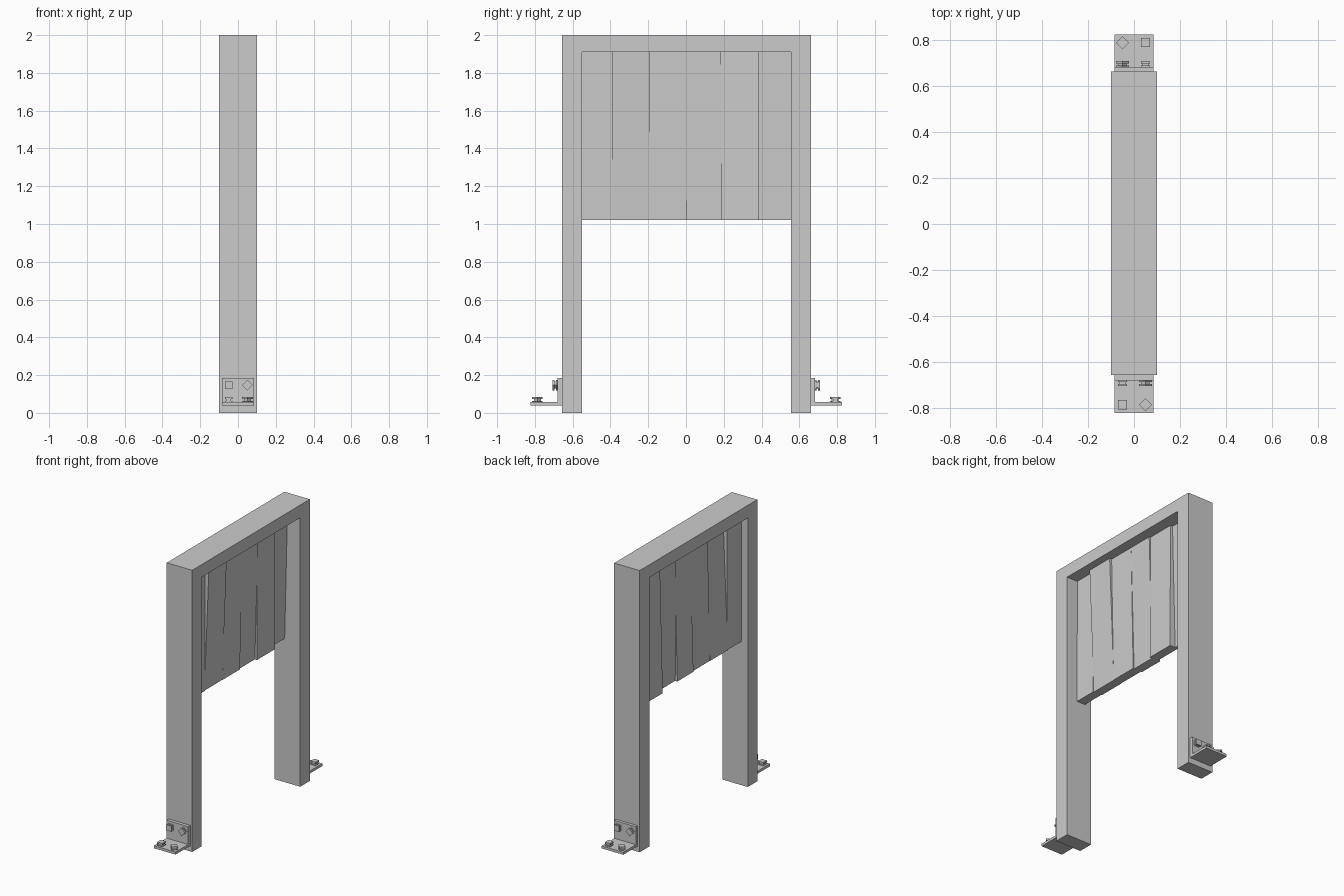
import bpy, bmesh
from math import pi
from mathutils import Matrix, Vector

if "Cube" in bpy.data.objects:
    bpy.data.objects.remove(bpy.data.objects["Cube"])


def make_object(name, bm):
    bmesh.ops.recalc_face_normals(bm, faces=bm.faces[:])
    mesh = bpy.data.meshes.new(name)
    bm.to_mesh(mesh)
    bm.free()
    obj = bpy.data.objects.new(name, mesh)
    bpy.context.collection.objects.link(obj)
    return obj


def extrude_profile(name, pts, x0, x1, matrix=Matrix()):
    """Extrude a (y, z) outline from x0 to x1."""
    bm = bmesh.new()
    face = bm.faces.new([bm.verts.new((x0, y, z)) for y, z in pts])
    out = bmesh.ops.extrude_face_region(bm, geom=[face])
    verts = [v for v in out["geom"] if isinstance(v, bmesh.types.BMVert)]
    bmesh.ops.translate(bm, verts=verts, vec=(x1 - x0, 0, 0))
    bmesh.ops.transform(bm, matrix=matrix, verts=bm.verts[:])
    return make_object(name, bm)


def bolt(name, matrix):
    """Square spool-shaped bolt: base, narrow neck and head."""
    bm = bmesh.new()
    for size, z0, z1 in ((.04, -.002, .006), (.026, .006, .015), (.04, .015, .025)):
        m = Matrix.Translation((0, 0, (z0 + z1) / 2)) @ Matrix.Diagonal((size, size, z1 - z0, 1))
        bmesh.ops.create_cube(bm, size=1, matrix=m)
    bmesh.ops.transform(bm, matrix=matrix, verts=bm.verts[:])
    return make_object(name, bm)


# Door frame: one inverted U
extrude_profile("frame", [(-.657, 0), (-.657, 2), (.663, 2), (.663, 0),
                          (.555, 0), (.555, 1.91), (-.55, 1.91), (-.55, 0)], -.1, .1)

# Uneven planks: y start, y end, front x at the top, front x at the bottom
planks = [(-.55, -.39, .014, .015), (-.39, -.19, .045, .01), (-.19, .005, .028, .012),
          (.005, .185, .028, .003), (.185, .385, .018, .02), (.385, .555, 0, -.022)]
for i, (y0, y1, top, bottom) in enumerate(planks):
    bm = bmesh.new()
    bmesh.ops.create_cube(bm, size=1)
    for v in bm.verts:
        x = top if v.co.z > 0 else bottom
        v.co = Vector((x if v.co.x > 0 else x - .065,
                       y1 if v.co.y > 0 else y0,
                       1.912 if v.co.z > 0 else 1.02))
    make_object(f"plank_{i + 1}", bm)

# Angle brackets with bolts at both feet
for side, turn, off in (("front", 0, 0), ("back", pi, .003)):
    place = Matrix.Translation((0, off, 0)) @ Matrix.Rotation(turn, 4, 'Z')
    extrude_profile(side + "_bracket",
                    [(-.655, .04), (-.822, .04), (-.822, .058), (-.681, .058),
                     (-.681, .185), (-.655, .185)], -.085, .085, place)
    for x, spin in ((-.05, 0), (.05, pi / 4)):
        rot = Matrix.Rotation(spin, 4, 'Z')
        tag = "left" if x < 0 else "right"
        bolt(f"{side}_floor_bolt_{tag}", place @ Matrix.Translation((x, -.787, .058)) @ rot)
        bolt(f"{side}_post_bolt_{tag}", place @ Matrix.Translation((x, -.681, .147))
             @ Matrix.Rotation(pi / 2, 4, 'X') @ rot)
